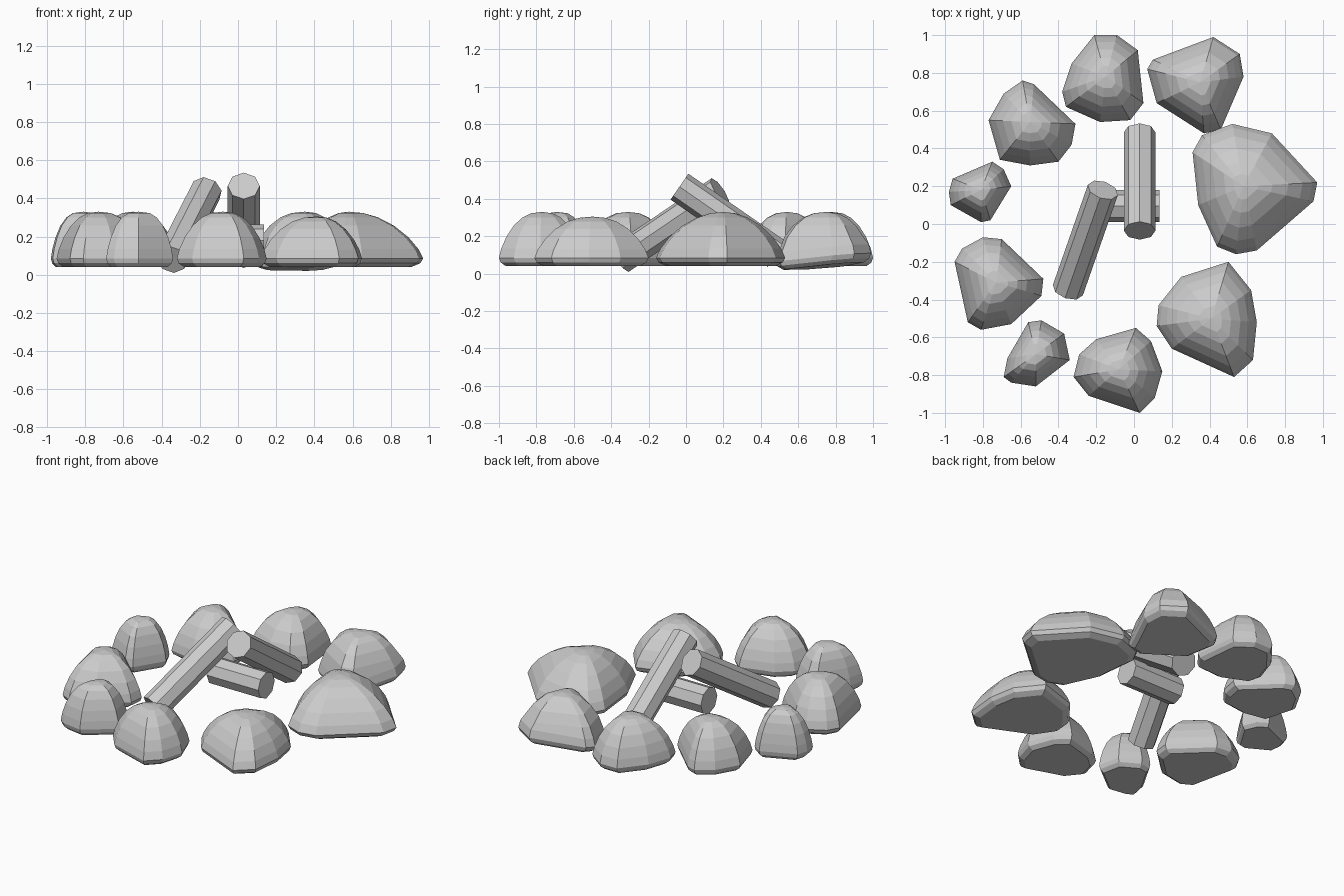
import bpy, bmesh, math
from mathutils import Vector

if "Cube" in bpy.data.objects:
    bpy.data.objects.remove(bpy.data.objects["Cube"])


def finish(name, bm):
    bmesh.ops.recalc_face_normals(bm, faces=bm.faces)
    me = bpy.data.meshes.new(name)
    bm.to_mesh(me)
    bm.free()
    ob = bpy.data.objects.new(name, me)
    bpy.context.collection.objects.link(ob)
    return ob


def stone(name, peak, outline, roundness=0.42, top=0.33, tilt=0.0):
    """Faceted dome: the footprint shrinks ring by ring towards the peak."""
    rim = 0.085
    levels = [(0.04, 0.84), (0.06, 0.96)]
    for t in (0.0, 0.2, 0.45, 0.7, 0.88, 0.97):
        levels.append((rim + t * (top - rim), (1 - t ** 1.3) ** roundness))
    bm = bmesh.new()
    c = Vector(peak)
    out = c.normalized()
    rings = []
    for z, s in levels:
        ring = []
        for p in outline:
            d = (Vector(p) - c) * s
            drop = tilt * d.dot(out) if z < 0.15 else 0
            ring.append(bm.verts.new((c.x + d.x, c.y + d.y, z + drop)))
        rings.append(ring)
    n = len(outline)
    for a, b in zip(rings, rings[1:]):
        for i in range(n):
            j = (i + 1) % n
            bm.faces.new((a[i], a[j], b[j], b[i]))
    bm.faces.new(rings[0][::-1])
    tip = bm.verts.new((c.x, c.y, top))
    for i in range(n):
        bm.faces.new((rings[-1][i], rings[-1][(i + 1) % n], tip))
    return finish(name, bm)


def log(name, a, b, radius=0.084):
    """Octagonal log between two end centres."""
    a, b = Vector(a), Vector(b)
    bm = bmesh.new()
    bmesh.ops.create_cone(bm, cap_ends=True, segments=8, radius1=radius,
                          radius2=radius, depth=(b - a).length)
    ob = finish(name, bm)
    ob.location = (a + b) / 2
    ob.rotation_mode = 'QUATERNION'
    ob.rotation_quaternion = (b - a).to_track_quat('Z', 'Y')
    return ob


# Ring of stones
stone("stone_back", (-.15, .78), [(-.38, .70), (-.33, .85), (-.21, 1.0), (-.09, 1.0),
      (.02, .92), (.05, .64), (-.02, .55), (-.18, .54), (-.36, .62)])
stone("stone_back_right", (.35, .75), [(.07, .82), (.10, .87), (.42, .99), (.56, .90),
      (.58, .78), (.46, .50), (.37, .48), (.12, .64)], tilt=0.1)
stone("stone_right", (.58, .2), [(.31, .38), (.36, .47), (.52, .53), (.73, .48),
      (.97, .22), (.95, .12), (.65, -.14), (.54, -.16), (.44, -.12), (.34, .10)], 0.5)
stone("stone_front_right", (.41, -.5), [(.12, -.54), (.13, -.43), (.25, -.28), (.50, -.20),
      (.62, -.35), (.65, -.52), (.63, -.72), (.53, -.81), (.20, -.66)], 0.45, 0.305)
stone("stone_front", (-.08, -.77), [(-.32, -.81), (-.29, -.69), (-.20, -.61), (.01, -.55),
      (.09, -.62), (.15, -.78), (.11, -.92), (.03, -1.0), (-.24, -.91)])
stone("stone_front_left", (-.52, -.69), [(-.69, -.81), (-.67, -.71), (-.56, -.52),
      (-.49, -.51), (-.37, -.58), (-.34, -.72), (-.52, -.86), (-.65, -.84)], 0.35)
stone("stone_left_low", (-.73, -.31), [(-.95, -.20), (-.91, -.13), (-.80, -.07), (-.70, -.08),
      (-.48, -.29), (-.49, -.38), (-.65, -.53), (-.81, -.56), (-.88, -.52)])
stone("stone_left", (-.81, .18), [(-.98, .17), (-.96, .24), (-.75, .33), (-.69, .29),
      (-.65, .20), (-.76, .02), (-.81, .01), (-.97, .10)], 0.35)
stone("stone_back_left", (-.55, .54), [(-.77, .55), (-.69, .69), (-.59, .76), (-.53, .74),
      (-.31, .53), (-.33, .42), (-.40, .33), (-.55, .31), (-.71, .34)])

# Stacked firewood
log("log_back", (.03, .485, .105), (.03, -.035, .465))
log("log_front", (-.35, -.35, .08), (-.165, .18, .44))
log("log_middle", (-.23, .095, .18), (.135, .095, .18))
